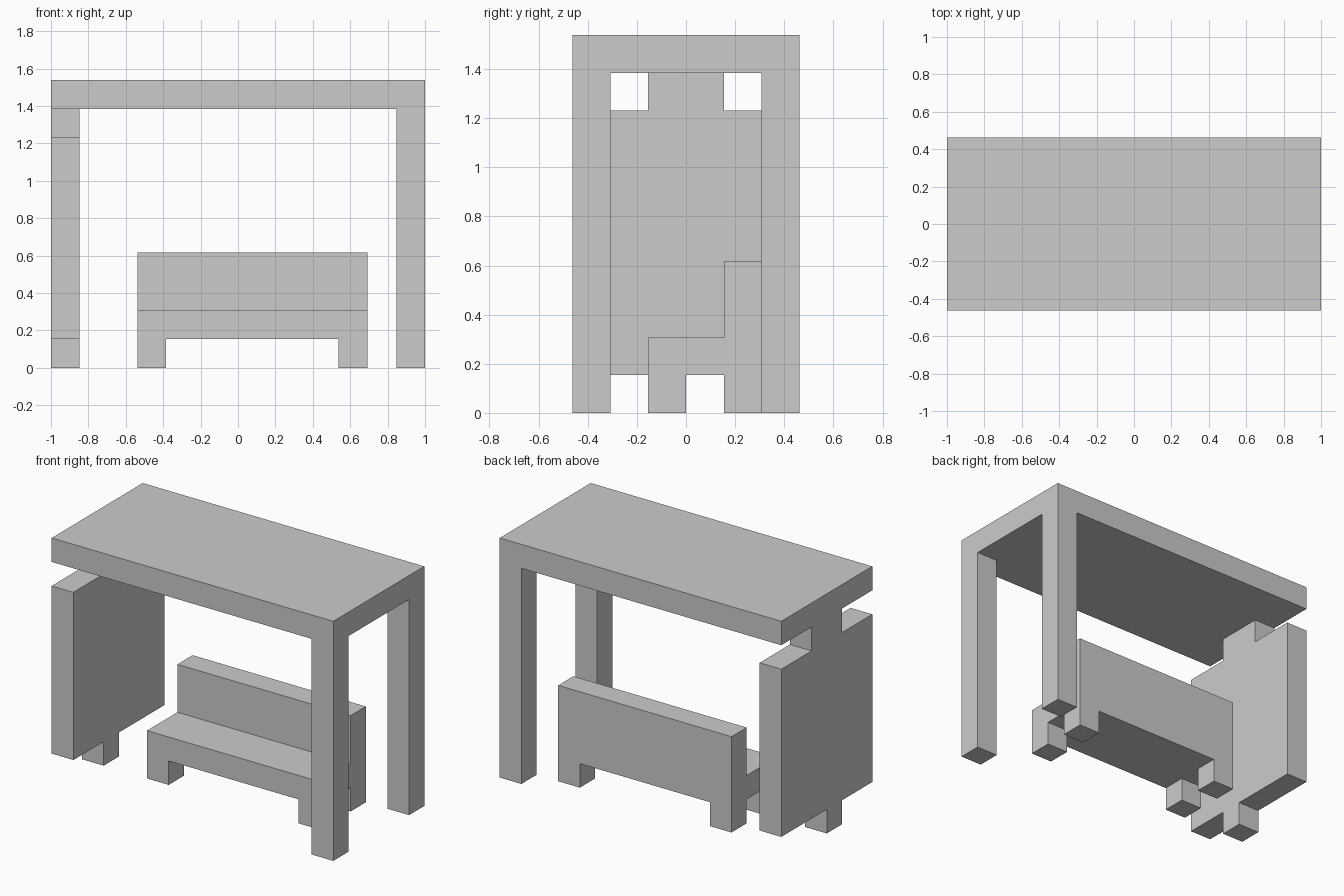
import bpy
import bmesh

if "Cube" in bpy.data.objects:
    bpy.data.objects.remove(bpy.data.objects["Cube"])

U = 2 / 13  # one building module; the model is 13 x 6 x 10 modules


def prism(name, outline, x0, x1):
    """Extrude a (y, z) outline along x from x0 to x1, all in modules."""
    bm = bmesh.new()
    face = bm.faces.new([bm.verts.new((x0 * U, y * U, z * U)) for y, z in outline])
    ext = bmesh.ops.extrude_face_region(bm, geom=[face])
    verts = [g for g in ext["geom"] if isinstance(g, bmesh.types.BMVert)]
    bmesh.ops.translate(bm, verts=verts, vec=((x1 - x0) * U, 0, 0))
    bmesh.ops.recalc_face_normals(bm, faces=bm.faces)
    mesh = bpy.data.meshes.new(name)
    bm.to_mesh(mesh)
    bm.free()
    obj = bpy.data.objects.new(name, mesh)
    bpy.context.collection.objects.link(obj)
    return obj


def box(name, x0, x1, y0, y1, z0, z1):
    return prism(name, [(y0, z0), (y1, z0), (y1, z1), (y0, z1)], x0, x1)


# Table top and the two posts at its right end
box("table_top", -6.5, 6.5, -3, 3, 9, 10)
for side, y in (("front", -3), ("back", 2)):
    box(f"{side}_table_leg", 5.5, 6.5, y, y + 1, 0, 9)

# Left end panel with its foot and the neck carrying the table top
prism("left_panel", [(-3, 1), (-1, 1), (-1, 0), (0, 0), (0, 1), (3, 1),
                     (3, 8), (1, 8), (1, 9), (-1, 9), (-1, 8), (-3, 8)], -6.5, -5.5)

# Bench: seat and backrest as one L-shaped profile
prism("bench_seat_and_back", [(-1, 1), (2, 1), (2, 4), (1, 4), (1, 2), (-1, 2)], -3.5, 4.5)

# Four bench legs
for end, x in (("left", -3.5), ("right", 3.5)):
    for side, y in (("front", -1), ("back", 1)):
        box(f"{side}_{end}_bench_leg", x, x + 1, y, y + 1, 0, 1)
